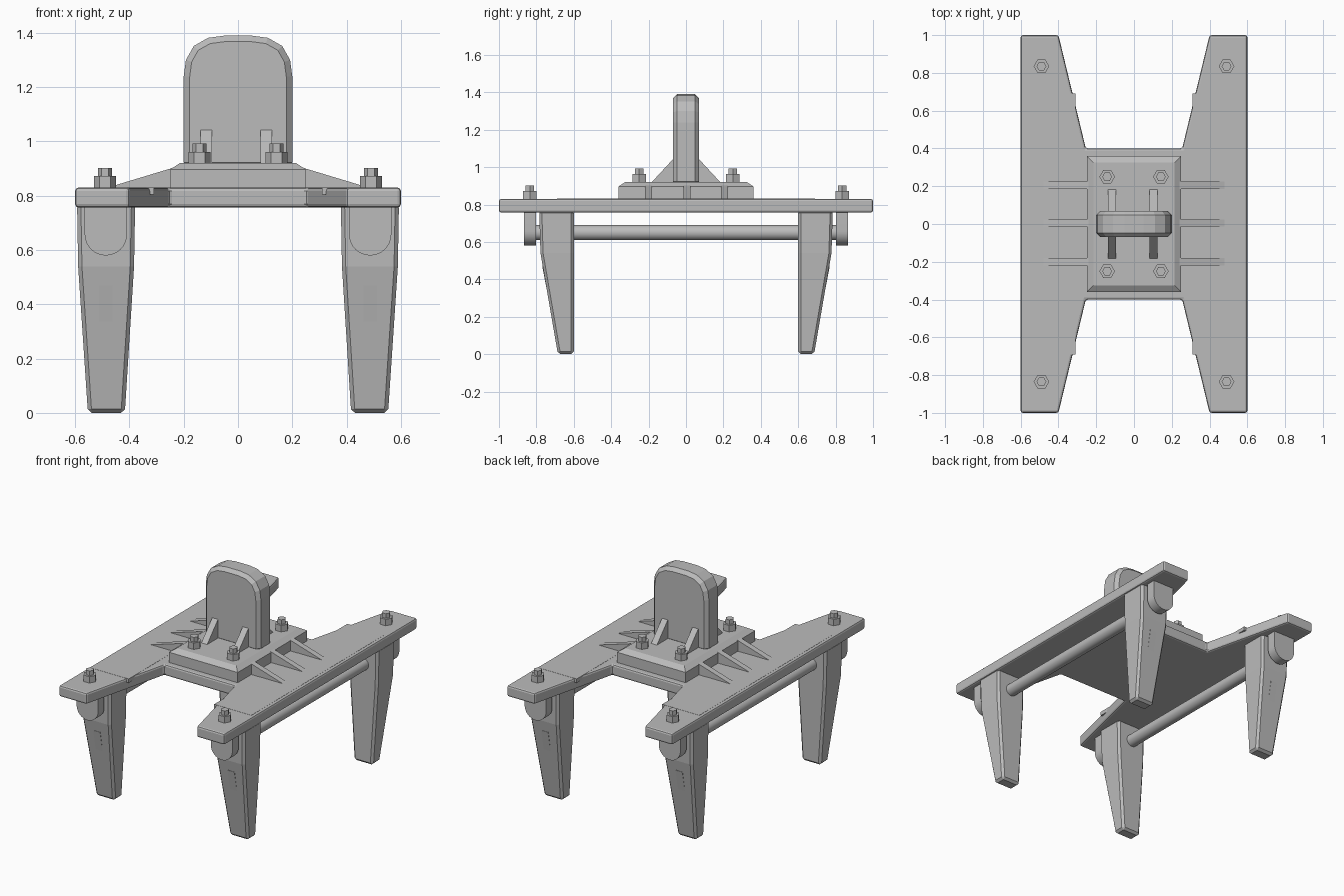
import bpy, bmesh, math

cube = bpy.data.objects.get("Cube")
if cube:
    bpy.data.objects.remove(cube)

steel = bpy.data.materials.new("plain grey metal")
steel.use_nodes = True
GREY = (0.5, 0.5, 0.5, 1)
steel.diffuse_color = GREY
steel.node_tree.nodes["Principled BSDF"].inputs["Base Color"].default_value = GREY


def loft(name, rings, bevel=0, segments=1, smooth=False):
    """Skin a stack of matching rings and cap both ends."""
    bm = bmesh.new()
    loops = [[bm.verts.new(p) for p in ring] for ring in rings]
    n = len(loops[0])
    for a, b in zip(loops, loops[1:]):
        for i in range(n):
            j = (i + 1) % n
            bm.faces.new((a[i], a[j], b[j], b[i]))
    bm.faces.new(loops[0][::-1])
    bm.faces.new(loops[-1])
    bmesh.ops.recalc_face_normals(bm, faces=bm.faces)
    mesh = bpy.data.meshes.new(name)
    bm.to_mesh(mesh)
    bm.free()
    obj = bpy.data.objects.new(name, mesh)
    bpy.context.collection.objects.link(obj)
    mesh.materials.append(steel)
    if bevel:
        mod = obj.modifiers.new("edge bevel", 'BEVEL')
        mod.width = bevel
        mod.segments = segments
        mod.limit_method = 'ANGLE'
        mod.angle_limit = math.radians(35)
    if smooth:
        bpy.ops.object.select_all(action='DESELECT')
        bpy.context.view_layer.objects.active = obj
        obj.select_set(True)
        bpy.ops.object.shade_smooth_by_angle(angle=math.radians(30))
    return obj


def rect(x0, x1, y0, y1, z):
    return [(x0, y0, z), (x1, y0, z), (x1, y1, z), (x0, y1, z)]


def along_y(profile, y0, y1):
    return [[(x, y, z) for x, z in profile] for y in (y0, y1)]


def along_x(profile, x0, x1):
    return [[(x, y, z) for y, z in profile] for x in (x0, x1)]


def circle(cx, cy, r, n, start=0, sweep=math.tau, closed=True):
    count = n if closed else n + 1
    angles = [start + sweep * i / n for i in range(count)]
    return [(cx + r * math.cos(a), cy + r * math.sin(a)) for a in angles]


def bolt(name, x, y, z):
    for part, r, z0, z1 in (("nut", 0.041, z - 0.01, z + 0.042),
                            ("stud", 0.026, z, z + 0.072)):
        ring = circle(x, y, r, 6)
        loft(f"{name}_{part}", [[(a, b, h) for a, b in ring] for h in (z0, z1)])


SIDES = ((1, "left"), (-1, "right"))
ENDS = ((-1, "front"), (1, "back"))

# H-shaped deck
quarter = [(0.255, 0.4), (0.4, 1), (0.6, 1)]
half = quarter + [(x, -y) for x, y in quarter[::-1]]
outline = half + [(-x, -y) for x, y in half]
loft("deck", [[(x, y, z) for x, y in outline] for z in (0.757, 0.83)], 0.012, 2)

# Central mounting pad with a chamfered top
loft("mounting_pad", [rect(-0.25, 0.25, -0.36, 0.36, 0.81),
                      rect(-0.25, 0.25, -0.36, 0.36, 0.897),
                      rect(-0.215, 0.215, -0.325, 0.325, 0.92)])

# Upright post with a rounded top
arch = [(0.2, 0.9), (0.2, 1.24), (0.192, 1.3), (0.163, 1.352),
        (0.11, 1.382), (0.05, 1.39)]
loft("upright_post", along_y(arch + [(-x, z) for x, z in arch[::-1]], -0.07, 0.07),
     0.022)

# Gussets bracing the post
for x, side in ((0.104, "left"), (-0.117, "right")):
    for e, end in ENDS:
        profile = [(e * 0.06, 0.91), (e * 0.06, 1.05), (e * 0.07, 1.042),
                   (e * 0.183, 0.92), (e * 0.183, 0.91)]
        loft(f"post_gusset_{end}_{side}", along_x(profile, x - 0.021, x + 0.021))

for s, side in SIDES:
    # Thin flush side plate and the tapered ribs
    loft(f"side_plate_{side}", [rect(min(s * 0.31, s * 0.58), max(s * 0.31, s * 0.58),
                                     -0.69, 0.69, z) for z in (0.805, 0.831)])
    for y, place in ((-0.2, "front"), (0.005, "middle"), (0.205, "back")):
        rib = [(s * 0.24, 0.815), (s * 0.24, 0.903), (s * 0.25, 0.9),
               (s * 0.485, 0.829), (s * 0.485, 0.815)]
        loft(f"rib_{place}_{side}", along_y(rib, y - 0.019, y + 0.019))

    # Long tie rod between the brackets
    rod = circle(s * 0.487, 0.65, 0.04, 24)
    loft(f"tie_rod_{side}", along_y(rod, -0.82, 0.82), smooth=True)

    for e, end in ENDS:
        tag = f"{end}_{side}"
        # Tapered leg, flat on its inner side
        rows = ((0, 0.417, 0.553, 0.685), (0.54, 0.383, 0.589, 0.778),
                (0.77, 0.379, 0.593, 0.785))
        rings = [rect(s * a, s * b, e * 0.6, e * out, z) for z, a, b, out in rows]
        loft(f"leg_{tag}", rings, 0.014)

        # Slim raised panel on the outer face of the leg
        panel = ((0.06, 0.69), (0.47, 0.7685))
        loft(f"leg_panel_{tag}", [rect(s * 0.462, s * 0.512, e * (y - 0.006), e * y, z)
                                  for z, y in panel])

        # Rounded rod bracket under the deck
        tab = circle(s * 0.487, 0.658, 0.078, 16, math.pi, math.pi, False)
        tab += [(s * 0.487 + 0.078, 0.77), (s * 0.487 - 0.078, 0.77)]
        loft(f"rod_bracket_{tag}", along_y(tab, e * 0.802, e * 0.865), smooth=True)

        # Bolts through the deck and the pad
        bolt(f"deck_bolt_{tag}", s * 0.49, e * 0.835, 0.83)
        bolt(f"pad_bolt_{tag}", s * 0.142, e * 0.25, 0.92)
